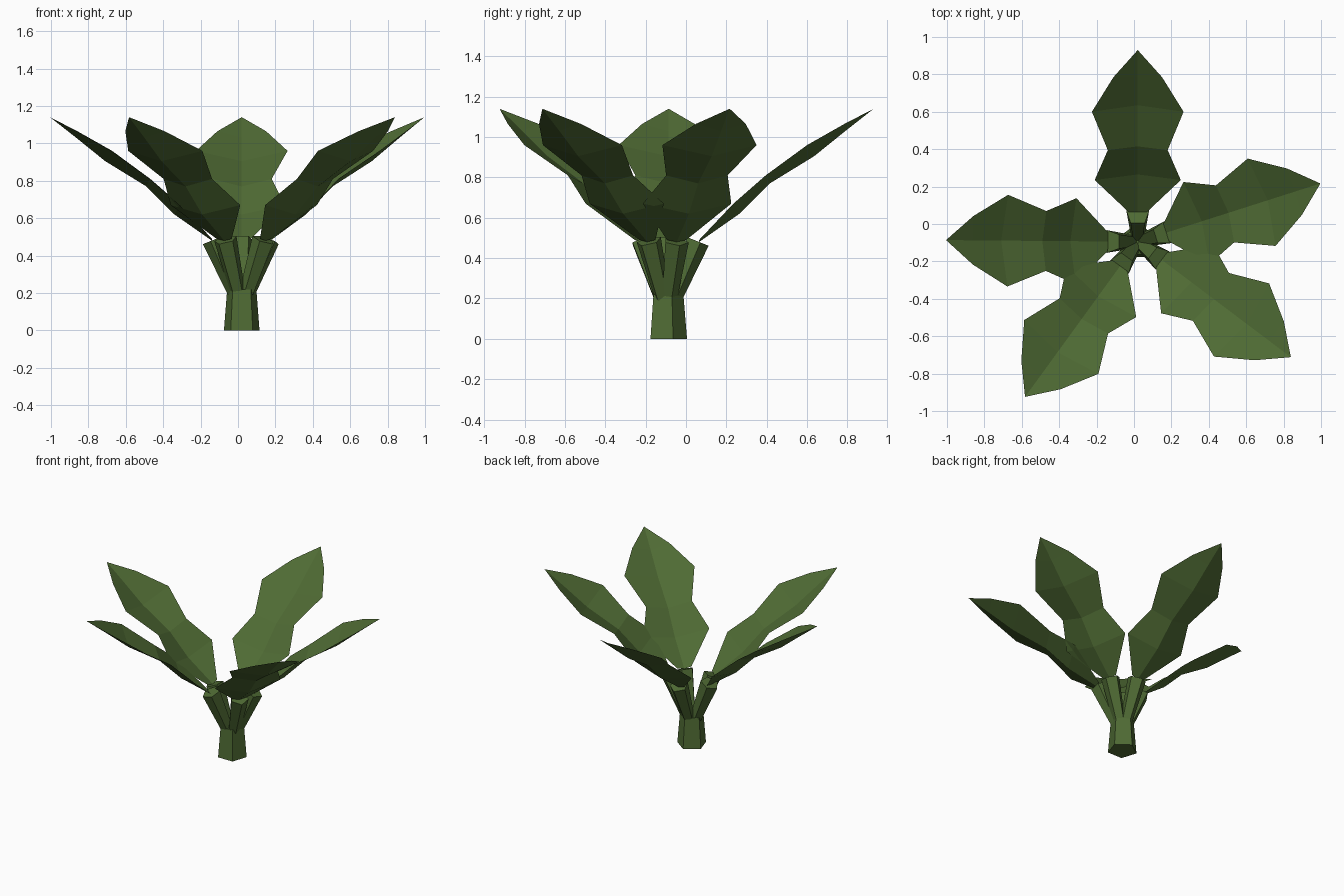
import bpy, bmesh, math
from mathutils import Vector, Matrix

if "Cube" in bpy.data.objects:
    bpy.data.objects.remove(bpy.data.objects["Cube"])

CX, CY = 0.02, -0.095
ANGLES = [90, 17.7, -37, -126, 179.5]

green = bpy.data.materials.new("leaf_green")
green.diffuse_color = (0.078, 0.146, 0.034, 1)
green.use_nodes = True
green.node_tree.nodes["Principled BSDF"].inputs["Base Color"].default_value = green.diffuse_color


def finish(bm, name, angle=0.0, recalc=True):
    if recalc:
        bmesh.ops.recalc_face_normals(bm, faces=bm.faces)
    bm.transform(Matrix.Translation((CX, CY, 0)) @ Matrix.Rotation(math.radians(angle), 4, 'Z'))
    me = bpy.data.meshes.new(name)
    bm.to_mesh(me)
    bm.free()
    me.materials.append(green)
    ob = bpy.data.objects.new(name, me)
    bpy.context.collection.objects.link(ob)


def tube(bm, rings):
    """Pentagonal tube through rings of (centre, axis u, axis v, radius)."""
    loops = []
    for c, u, v, r in rings:
        loops.append([bm.verts.new(c + r * (u * math.cos(a) + v * math.sin(a)))
                      for a in [2 * math.pi * i / 5 for i in range(5)]])
    for a, b in zip(loops, loops[1:]):
        for i in range(5):
            j = (i + 1) % 5
            bm.faces.new((a[i], a[j], b[j], b[i]))
    bm.faces.new(loops[0][::-1])
    bm.faces.new(loops[-1])


# stem: tapered pentagonal stalk with one corner towards the back
bm = bmesh.new()
X, Y = Vector((1, 0, 0)), Vector((0, 1, 0))
tube(bm, [(Vector((0, 0, 0)), Y, X, 0.10), (Vector((0, 0, 0.22)), Y, X, 0.082)])
finish(bm, "stem")

# leaf rows: midrib radius, midrib height, edge radius, edge height, half width
ROWS = [(0.16, 0.48, 0.16, 0.49, 0.05),
        (0.36, 0.62, 0.33, 0.67, 0.23),
        (0.51, 0.77, 0.49, 0.81, 0.16),
        (0.73, 0.905, 0.695, 0.96, 0.245),
        (0.885, 1.03, 0.88, 1.065, 0.13)]
TIP = (1.025, 0, 1.14)

for n, ang in enumerate(ANGLES, 1):
    # branch: flares outwards from the stem, flat cap square to its axis
    bm = bmesh.new()
    start, end = Vector((0.03, 0, 0.19)), Vector((0.148, 0, 0.485))
    axis = (end - start).normalized()
    out = Y.cross(axis)
    tube(bm, [(start, out, Y, 0.04), (end, out, Y, 0.064)])
    finish(bm, f"branch_{n}", ang)

    # leaf: thin folded blade, creased along the midrib
    bm = bmesh.new()
    rows = [(bm.verts.new((er, w, ez)), bm.verts.new((mr, 0, mz)), bm.verts.new((er, -w, ez)))
            for mr, mz, er, ez, w in ROWS]
    tip = bm.verts.new(TIP)
    for a, b in zip(rows, rows[1:]):
        for i in (0, 1):
            bm.faces.new((a[i], a[i + 1], b[i + 1], b[i]))
    for i in (0, 1):
        bm.faces.new((rows[-1][i], rows[-1][i + 1], tip))
    # make the upper surface the front side
    bm.normal_update()
    for f in bm.faces:
        if f.normal.z < 0:
            f.normal_flip()
    finish(bm, f"leaf_{n}", ang, recalc=False)
